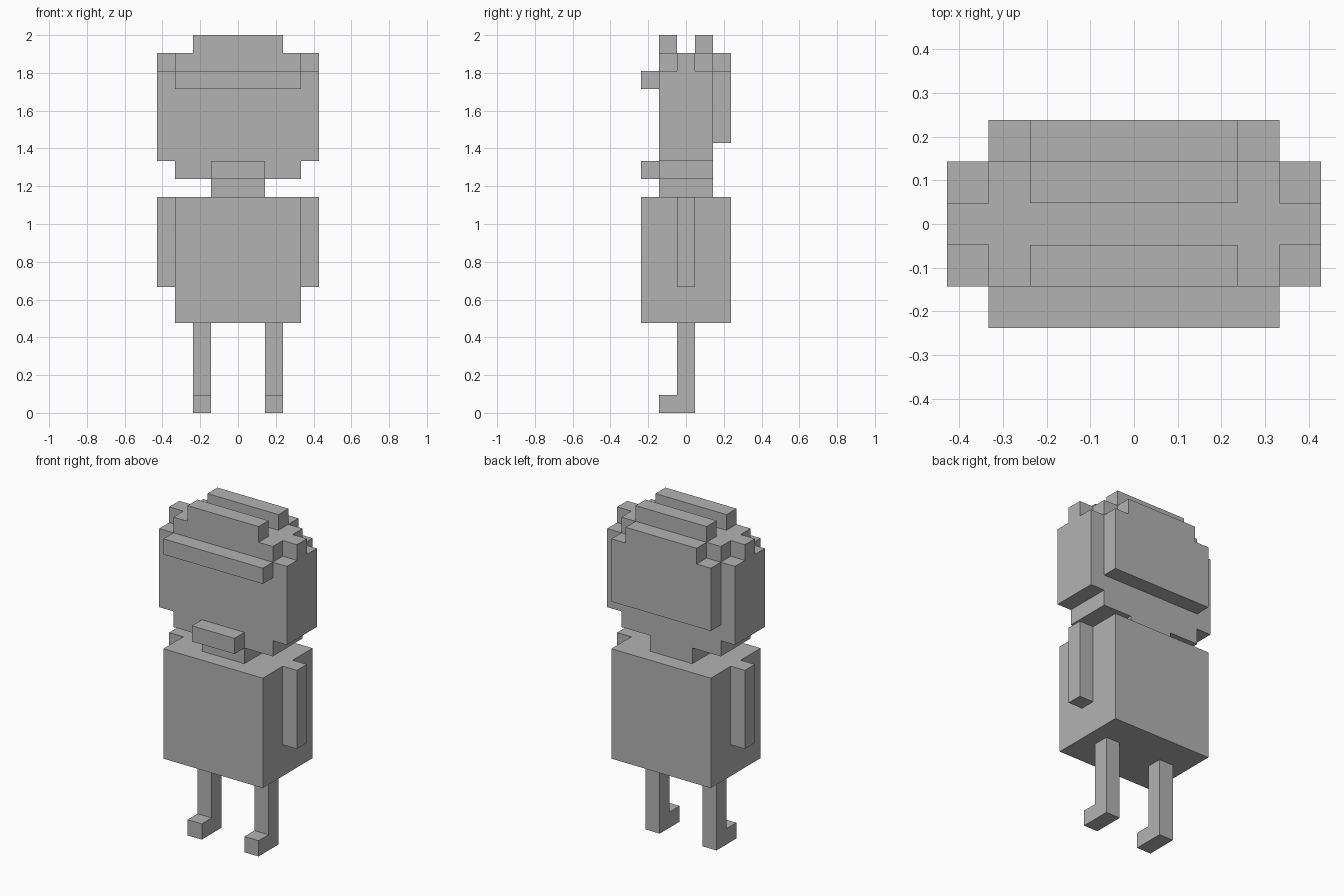
import bpy
import bmesh
from mathutils import Vector

cube = bpy.data.objects.get("Cube")
if cube:
    bpy.data.objects.remove(cube, do_unlink=True)

U = 2 / 21  # one block of the grid the figure is made on

grey = bpy.data.materials.new("plain_grey")
grey.use_nodes = True
GREY = (0.45, 0.45, 0.45, 1)
grey.diffuse_color = GREY
grey.node_tree.nodes["Principled BSDF"].inputs["Base Color"].default_value = GREY


def extrude(name, profile, start, end, axis="y"):
    """Extrude a flat outline along x or y; sizes are in blocks."""
    def place(p, depth):
        a, b = p
        return Vector((a, depth, b) if axis == "y" else (depth, a, b)) * U

    bm = bmesh.new()
    face = bm.faces.new([bm.verts.new(place(p, start)) for p in profile])
    moved = bmesh.ops.extrude_face_region(bm, geom=[face])["geom"]
    offset = place((0, 0), end - start)
    bmesh.ops.translate(bm, vec=offset, verts=[v for v in moved if isinstance(v, bmesh.types.BMVert)])
    if len(bm.faces) == len(profile) + 1:  # keep the starting cap
        bmesh.ops.holes_fill(bm, edges=bm.edges[:], sides=0)
    bmesh.ops.recalc_face_normals(bm, faces=bm.faces[:])
    mesh = bpy.data.meshes.new(name)
    bm.to_mesh(mesh)
    bm.free()
    mesh.materials.append(grey)
    obj = bpy.data.objects.new(name, mesh)
    bpy.context.collection.objects.link(obj)
    return obj


def box(name, x, y, z):
    """Box from (low, high) ranges in blocks."""
    outline = [(x[0], z[0]), (x[1], z[0]), (x[1], z[1]), (x[0], z[1])]
    return extrude(name, outline, *y)


def symmetric(half):
    """Complete a right-hand outline with its mirror image."""
    return half + [(-x, z) for x, z in reversed(half)]


# Torso and neck
box("torso", (-3.5, 3.5), (-2.5, 2.5), (5, 12))
box("neck", (-1.5, 1.5), (-1.5, 1.5), (12, 13))

# Head with stepped jaw and crown
head = symmetric([(3.5, 13), (3.5, 14), (4.5, 14), (4.5, 19), (3.5, 19), (3.5, 20)])
extrude("head", head, -1.5, 1.5)

# Hair at the back, with a narrower top step
hair = symmetric([(3.5, 15), (3.5, 19), (2.5, 19), (2.5, 20)])
extrude("back_hair", hair, 1.5, 2.5)

# Face and crown details
box("brow", (-3.5, 3.5), (-2.5, -1.5), (18, 19))
box("mouth", (-1.5, 1.5), (-2.5, -1.5), (13, 14))
box("front_ridge", (-2.5, 2.5), (-1.5, -0.5), (20, 21))
box("back_ridge", (-2.5, 2.5), (0.5, 1.5), (20, 21))

# Paired parts
leg = [(-1.5, 0), (0.5, 0), (0.5, 5), (-0.5, 5), (-0.5, 1), (-1.5, 1)]
for side, s in (("left", 1), ("right", -1)):
    outer = sorted((3.5 * s, 4.5 * s))
    box(side + "_arm", outer, (-0.5, 0.5), (7, 12))
    box(side + "_temple", outer, (-0.5, 0.5), (19, 20))
    extrude(side + "_leg", leg, *sorted((1.5 * s, 2.5 * s)), axis="x")
